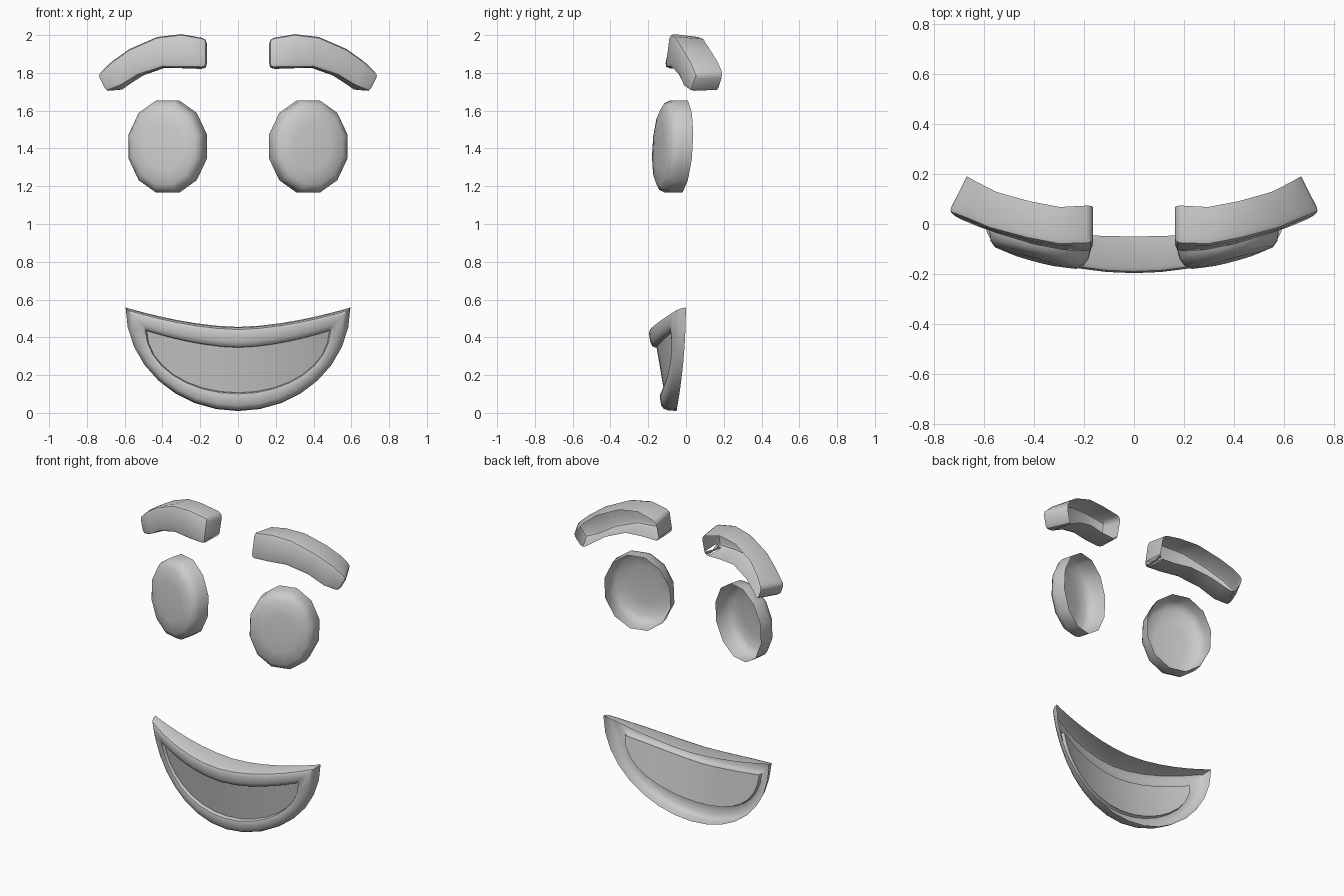
import bpy, bmesh
from math import sin, cos, pi, radians
from mathutils import Vector

if "Cube" in bpy.data.objects:
    bpy.data.objects.remove(bpy.data.objects["Cube"])


def finish(name, bm, mirror=False, angle=40):
    bmesh.ops.recalc_face_normals(bm, faces=bm.faces)
    # open shells: make sure the front side faces -y
    if sum(f.normal.y * f.calc_area() for f in bm.faces) > 0:
        bmesh.ops.reverse_faces(bm, faces=bm.faces)
    me = bpy.data.meshes.new(name)
    bm.to_mesh(me)
    bm.free()
    ob = bpy.data.objects.new(name, me)
    bpy.context.collection.objects.link(ob)
    bpy.ops.object.select_all(action='DESELECT')
    ob.select_set(True)
    bpy.context.view_layer.objects.active = ob
    bpy.ops.object.shade_smooth_by_angle(angle=radians(angle))
    if mirror:
        ob.modifiers.new("Mirror", 'MIRROR').use_clip = False
    return ob


def bridge(bm, a, b):
    n = len(a)
    for i in range(n):
        j = (i + 1) % n
        bm.faces.new((a[i], a[j], b[j], b[i]))


# Eyes: shallow twelve-sided domes, open at the back, turned outwards
bm = bmesh.new()
side = Vector((0.966, 0.257, 0))
out = Vector((0.257, -0.966, 0))
up = Vector((0, 0.06, 1))
centre = Vector((0.363, -0.018, 1.41))
rings = []
for scale, depth in ((1, 0), (1, 0.07), (0.94, 0.1), (0.82, 0.12), (0.5, 0.13)):
    ring = []
    for i in range(12):
        a = (i + 0.5) * pi / 6
        ring.append(bm.verts.new(centre + out * depth
                                 + side * (0.212 * scale * cos(a))
                                 + up * (0.252 * scale * sin(a))))
    if rings:
        bridge(bm, rings[-1], ring)
    rings.append(ring)
bm.faces.new(rings[-1])
finish("eyes", bm, mirror=True)

# Eyebrows: curved bars with a rounded front and an open back
top = [(0.165, -0.08, 1.985), (0.30, -0.085, 2.008), (0.43, -0.06, 1.992),
       (0.58, -0.02, 1.927), (0.675, 0.02, 1.86), (0.752, 0.05, 1.79)]
bottom = [(0.165, -0.115, 1.825), (0.28, -0.108, 1.827), (0.40, -0.085, 1.828),
          (0.53, -0.045, 1.785), (0.625, -0.01, 1.735), (0.705, 0.02, 1.695)]
bm = bmesh.new()
rows = []
for i, (t, b) in enumerate(zip(top, bottom)):
    k = i / 5
    back = Vector((-0.075 * k * k, 0.155 - 0.01 * k, -0.025 + 0.03 * k))
    t, b = Vector(t), Vector(b)
    rows.append([bm.verts.new(p) for p in
                 (t + back, t, b, b + back + Vector((0, 0, 0.02 * (1 - k))))])
for a, b in zip(rows, rows[1:]):
    for j in range(3):
        bm.faces.new((a[j], a[j + 1], b[j + 1], b[j]))
bm.faces.new(rows[0])
bm.faces.new(rows[-1])
sharp = [bm.edges.get((a[j], b[j])) for a, b in zip(rows, rows[1:]) for j in (1, 2)]
sharp += [bm.edges.get((r[j], r[j + 1])) for r in (rows[0], rows[-1]) for j in range(3)]
bmesh.ops.bevel(bm, geom=sharp, offset=0.025, segments=2, profile=0.5, affect='EDGES')
finish("eyebrows", bm, mirror=True)

# Mouth: smiling lip ring around a recessed plate, open at the back
N = 16


def outline(s):
    """Smile outline, s = 0 outer edge, s = 1 inner edge of the lip."""
    mix = lambda a, b: a + (b - a) * s
    w = mix(0.595, 0.485)
    corner, mid, low = mix(0.558, 0.437), mix(0.455, 0.348), mix(0.01, 0.105)
    th = [-pi / 2 + pi * i / N for i in range(N + 1)]
    upper = [(w * sin(a), mid + (corner - mid) * abs(sin(a)) ** 1.7) for a in th]
    lower = [(w * sin(a), corner - (corner - low) * cos(a)) for a in th[1:-1]]
    return upper + lower[::-1]


def front(x, z):
    return -0.13 - 0.17 * (z - 0.03) + 0.46 * x * x


def rim(x, z):
    return -0.05 + 0.14 * x * x


bm = bmesh.new()
last = None
for s, dy in ((0, None), (0.04, 0.03), (0.13, 0.01), (0.3, 0), (0.75, 0),
              (0.95, 0.006), (1, 0.015), (1.02, 0.028)):
    ring = [bm.verts.new((x, rim(x, z) if dy is None else front(x, z) + dy, z))
            for x, z in outline(s)]
    if last:
        bridge(bm, last, ring)
    last = ring
# plate strips between the upper and lower inner edge
upper = last[:N + 1]
lower = [last[0]] + last[N + 1:][::-1] + [last[N]]
for i in range(N):
    quad = [upper[i], upper[i + 1], lower[i + 1], lower[i]]
    bm.faces.new(list(dict.fromkeys(quad)))
finish("mouth", bm)
